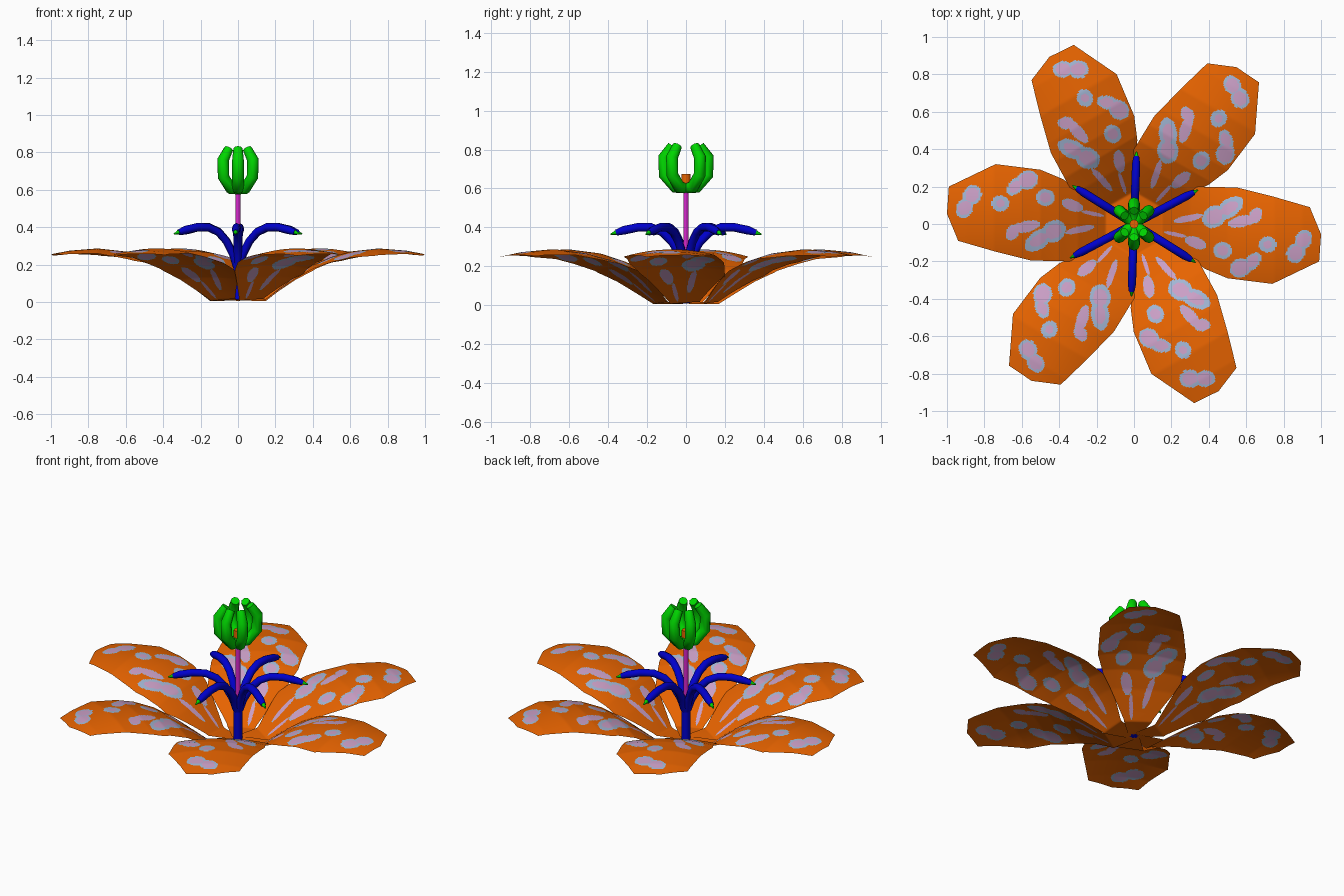
import bpy, math
from mathutils import Vector

if "Cube" in bpy.data.objects:
    bpy.data.objects.remove(bpy.data.objects["Cube"])


def material(name, rgb):
    m = bpy.data.materials.new(name)
    m.diffuse_color = (*rgb, 1)
    m.use_nodes = True
    m.node_tree.nodes["Principled BSDF"].inputs["Base Color"].default_value = m.diffuse_color
    return m


ORANGE = material("petal orange", (0.83, 0.13, 0.0))
SKY = material("spot pale blue", (0.36, 0.47, 0.66))
MAUVE = material("spot mauve", (0.60, 0.35, 0.57))
BLUE = material("stamen blue", (0.0, 0.0, 0.62))
GREEN = material("stigma green", (0.0, 0.68, 0.0))
PINK = material("style magenta", (0.68, 0.02, 0.60))

# petal edge stations: lower edge xy, upper edge xy
ROWS = [((0, -.03), (0, .03)), ((.16, -.085), (.16, .075)), ((.38, -.24), (.34, .20)),
        ((.50, -.29), (.55, .195)), ((.74, -.32), (.75, .145)), ((.99, -.20), (.94, .09))]
# petal height against distance from the middle
HEIGHT = [(0, .012), (.15, .014), (.20, .055), (.30, .135), (.40, .20), (.50, .243),
          (.60, .27), (.75, .287), (.90, .275), (1.0, .256), (1.1, .24)]
# spots: x, y, half length, half width, angle, mauve core fraction
SPOTS = [(.865, -.155, .055, .048, 60, .72), (.905, -.085, .055, .045, 60, .72),
         (.715, -.11, .047, .042, 0, .5),
         (.57, -.235, .06, .050, 20, .78), (.635, -.20, .055, .036, 50, .7),
         (.43, .04, .07, .056, 35, .66), (.51, .085, .085, .048, 35, .6),
         (.58, .015, .08, .030, 12, .88), (.65, .045, .045, .034, 60, .82),
         (.474, -.142, .050, .045, 0, .6), (.33, -.10, .06, .030, -20, .9),
         (.29, .03, .08, .018, 12, .92), (.22, -.055, .06, .011, -12, .95)]


def height(x):
    for (a, za), (b, zb) in zip(HEIGHT, HEIGHT[1:]):
        if x <= b:
            return za + (zb - za) * (x - a) / (b - a)
    return HEIGHT[-1][1]


def petal_point(u, v):
    s = u * (len(ROWS) - 1)
    i = min(int(s), len(ROWS) - 2)
    f = s - i
    lo = Vector(ROWS[i][0]).lerp(Vector(ROWS[i + 1][0]), f)
    hi = Vector(ROWS[i][1]).lerp(Vector(ROWS[i + 1][1]), f)
    p = lo.lerp(hi, v)
    if i == len(ROWS) - 2:                       # pointed tip
        p.x += .035 * f * (1 - abs(2 * v - 1))
    fade = max(0, 1 - p.x / .6)
    side = p.y + .07
    z = height(p.x) + .12 * p.y * fade - .6 * side * side * (1 - fade)
    return (p.x, p.y, max(0, z))


def spot_index(x, y):
    best = 0
    for cx, cy, a, b, ang, core in SPOTS:
        t = math.radians(ang)
        dx, dy = x - cx, y - cy
        px = (dx * math.cos(t) + dy * math.sin(t)) / a
        py = (dy * math.cos(t) - dx * math.sin(t)) / b
        d = math.hypot(px, py)
        if d < core:
            return 2
        if d < 1:
            best = 1
    return best


# petals: one spotted mesh, repeated round the middle
NU, NV = 130, 84
verts = [petal_point(i / NU, j / NV) for i in range(NU + 1) for j in range(NV + 1)]
faces = []
for i in range(NU):
    for j in range(NV):
        k = i * (NV + 1) + j
        faces.append((k, k + NV + 1, k + NV + 2, k + 1))
mesh = bpy.data.meshes.new("petal")
mesh.from_pydata(verts, [], faces)
for m in (ORANGE, SKY, MAUVE):
    mesh.materials.append(m)
for p in mesh.polygons:
    p.material_index = spot_index(p.center.x, p.center.y)
    p.use_smooth = True
mesh.update()
for n in range(6):
    ob = bpy.data.objects.new(f"petal_{n + 1}", mesh)
    ob.rotation_euler.z = math.radians(60 * n)
    bpy.context.collection.objects.link(ob)


def tube(name, points, radius, mat, radii=None):
    cu = bpy.data.curves.new(name, 'CURVE')
    cu.dimensions = '3D'
    cu.bevel_depth = radius
    cu.bevel_resolution = 2
    cu.use_fill_caps = True
    sp = cu.splines.new('POLY')
    sp.points.add(len(points) - 1)
    for i, p in enumerate(points):
        sp.points[i].co = (*p, 1)
        sp.points[i].radius = radii[i] if radii else 1
    cu.materials.append(mat)
    ob = bpy.data.objects.new(name, cu)
    bpy.context.collection.objects.link(ob)
    bpy.ops.object.select_all(action='DESELECT')
    ob.select_set(True)
    bpy.context.view_layer.objects.active = ob
    bpy.ops.object.convert(target='MESH')
    bpy.ops.object.shade_smooth_by_angle(angle=math.radians(50))


def around(profile, deg):
    c, s = math.cos(math.radians(deg)), math.sin(math.radians(deg))
    return [(r * c, r * s, z) for r, z in profile]


# stamens: shared column, six arching arms with green tips
tube("stamen_column", [(0, 0, .01), (0, 0, .25)], .025, BLUE)
ARM = [(.008, .19), (.03, .255), (.07, .325), (.12, .375), (.18, .400), (.25, .400),
       (.32, .385), (.36, .373)]
for n in range(6):
    ang = 28 + 60 * n
    tube(f"stamen_{n + 1}", around(ARM, ang), .022, BLUE, [1] * 7 + [.7])
    tube(f"stamen_tip_{n + 1}", around([(.352, .376), (.388, .364)], ang), .015, GREEN, [1, .2])

# style rising to the stigma
tube("style", [(0, 0, .22), (0, 0, .60)], .014, PINK)

# stigma: six curved lobes forming an open cup, wider along y
LOBE = [(0, .603), (.055, .607), (.11, .67), (.113, .76), (.07, .82)]
for n, (ang, k) in enumerate([(90, 1), (270, 1), (42, .95), (138, .95), (222, .95), (318, .95)]):
    prof = [(r * k, z) for r, z in LOBE]
    tube(f"stigma_lobe_{n + 1}", around(prof, ang), .031, GREEN, [.9, 1, 1, 1, .8])

# small orange core in the cup
tube("stigma_core", [(0, 0, .60), (0, 0, .675)], .024, ORANGE)
